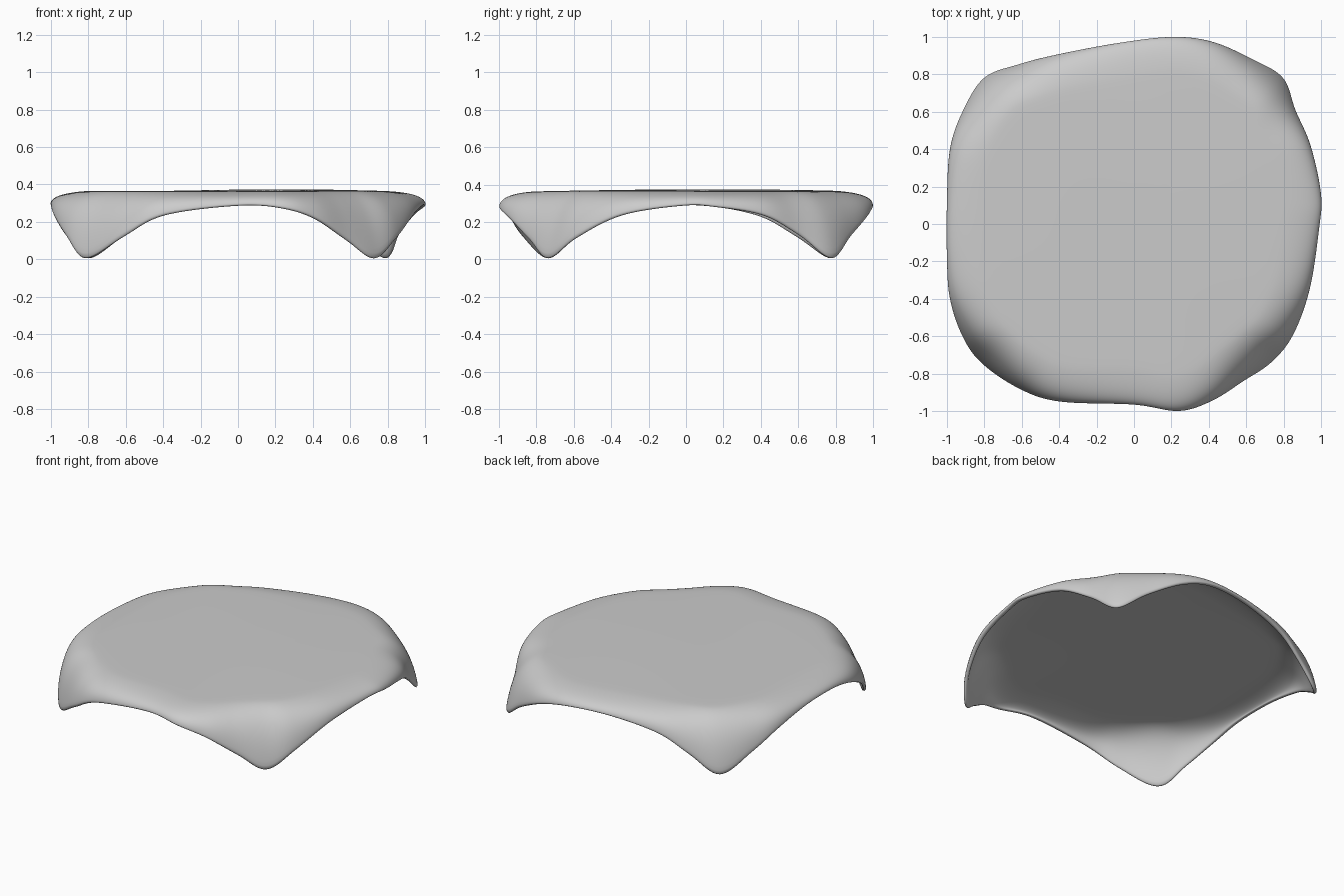
import bpy, bmesh, math
from mathutils import Vector

if "Cube" in bpy.data.objects:
    bpy.data.objects.remove(bpy.data.objects["Cube"])

# Hem of the cloth, anticlockwise from the front left corner (x, y, z)
HEM = [Vector(p) for p in [
    (-.82, -.745, .004), (-.62, -.88, .12), (-.4, -.95, .235), (0, -.965, .287),
    (.24, -1, .272), (.42, -.945, .215), (.59, -.84, .10),
    (.735, -.745, .004), (.85, -.60, .11), (.94, -.35, .235), (.99, -.02, .287),
    (1, .16, .28), (.945, .42, .235), (.865, .61, .13),
    (.80, .785, .004), (.63, .885, .12), (.42, .975, .23), (.2, 1, .285),
    (-.1, .965, .287), (-.42, .905, .23), (-.62, .855, .12),
    (-.805, .785, .004), (-.92, .60, .12), (-.985, .4, .23), (-1, .12, .285),
    (-1, -.18, .285), (-.985, -.4, .23), (-.92, -.6, .12)]]
STEPS = 6
TOP = .362


def smooth_loop(pts, steps):
    """Closed Catmull-Rom curve through the points."""
    out = []
    n = len(pts)
    for i in range(n):
        a, b, c, d = (pts[(i + k) % n] for k in (-1, 0, 1, 2))
        for s in range(steps):
            t = s / steps
            out.append(.5 * (2 * b + (c - a) * t + (2 * a - 5 * b + 4 * c - d) * t * t
                             + (3 * b - a - 3 * c + d) * t ** 3))
    return out


def top_height(x, y):
    """Nearly flat top with faint waves."""
    fade = max(0, 1 - (x * x + y * y))
    return TOP + fade * (.009 + .005 * math.sin(4 * x + 2 * y))


def column(p):
    """Cloth profile from the middle out to one hem point."""
    r = math.hypot(p.x, p.y)
    dx, dy = p.x / r, p.y / r
    drop = (.287 - p.z) / .287
    start = r - .2 - .05 * drop
    pts = []
    for f in (.15, .3, .45, .6, .75, .88):
        x, y = dx * start * f, dy * start * f
        pts.append((x, y, top_height(x, y)))
    z0 = top_height(dx * start, dy * start)
    rc, zc = r + .006 - .06 * drop, .352
    for i in range(13):
        t = i / 12
        a, b, c = (1 - t) ** 2, 2 * t * (1 - t), t * t
        rr = a * start + b * rc + c * r
        pts.append((dx * rr, dy * rr, a * z0 + b * zc + c * p.z))
    return pts


# Draped cloth surface
bm = bmesh.new()
cols = [[bm.verts.new(q) for q in column(p)] for p in smooth_loop(HEM, STEPS)]
middle = bm.verts.new((0, 0, top_height(0, 0)))
for i, c in enumerate(cols):
    d = cols[(i + 1) % len(cols)]
    bm.faces.new((middle, c[0], d[0]))
    for k in range(len(c) - 1):
        bm.faces.new((c[k], c[k + 1], d[k + 1], d[k]))
for f in bm.faces:
    f.smooth = True
mesh = bpy.data.meshes.new("draped_cloth")
bm.to_mesh(mesh)
bm.free()
cloth = bpy.data.objects.new("draped_cloth", mesh)
bpy.context.collection.objects.link(cloth)

# Cloth thickness and rounded hem
solid = cloth.modifiers.new("thickness", 'SOLIDIFY')
solid.thickness = .025
solid.offset = -1
sub = cloth.modifiers.new("rounding", 'SUBSURF')
sub.levels = sub.render_levels = 1
